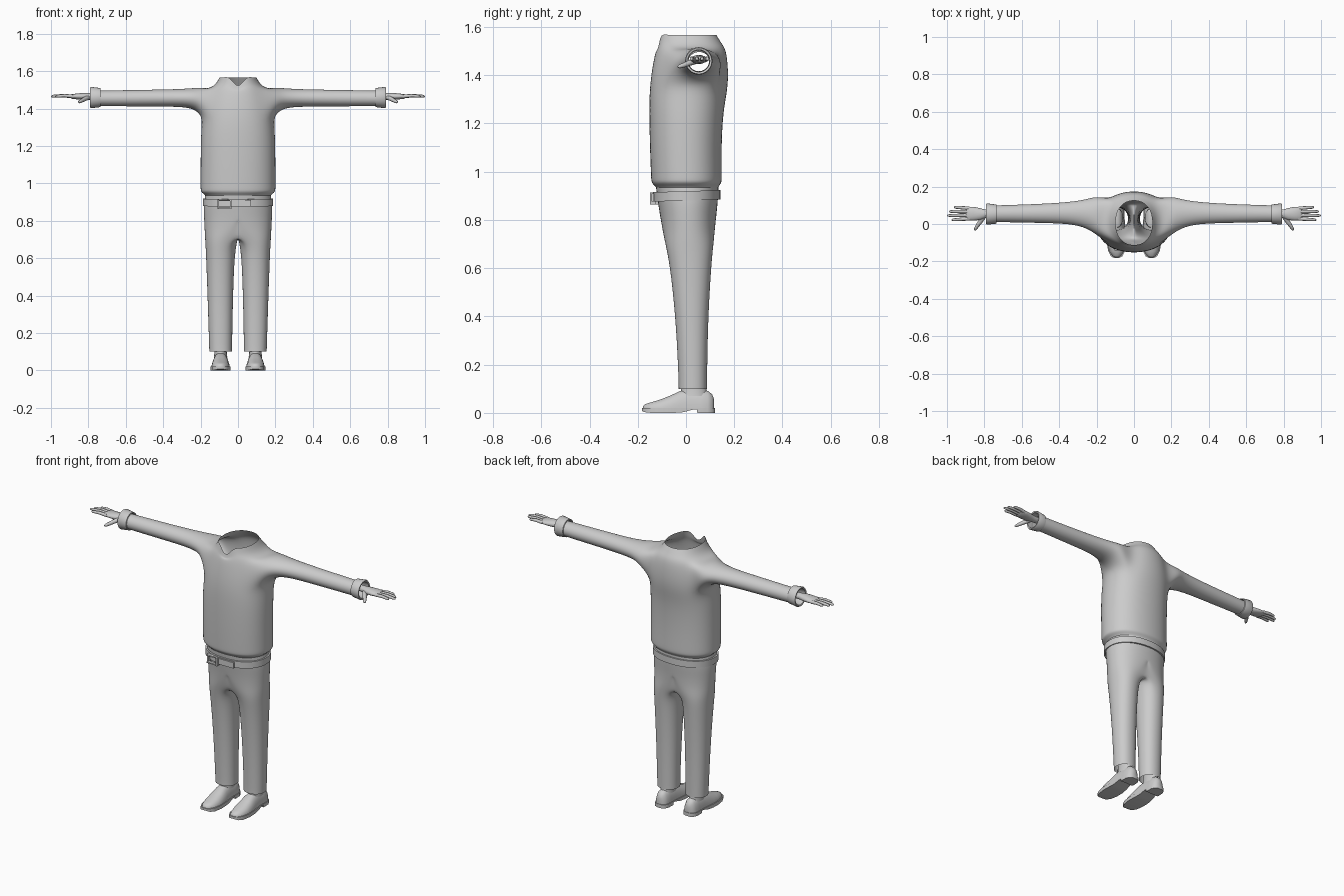
import bpy, bmesh
from math import sin, cos, pi, atan2, radians
from mathutils import Vector

if "Cube" in bpy.data.objects:
    bpy.data.objects.remove(bpy.data.objects["Cube"])


def spow(v, p):
    return (1 if v >= 0 else -1) * abs(v) ** p


def fit(n):
    # counteracts the shrinking caused by subdivision
    return 3 / (2 + cos(2 * pi / n))


def ring(z, rx, y0, y1, n=16, cx=0, p=1.0, k=1.0):
    yc, ry = (y0 + y1) / 2, (y1 - y0) / 2
    return [Vector((cx + k * rx * spow(cos(2 * pi * i / n), p),
                    yc + k * ry * spow(sin(2 * pi * i / n), p), z)) for i in range(n)]


def loft(bm, rings, caps=False, loop=False):
    rows = [[bm.verts.new(p) for p in r] for r in rings]
    n = len(rows[0])
    pairs = list(zip(rows, rows[1:])) + ([(rows[-1], rows[0])] if loop else [])
    for a, b in pairs:
        for i in range(n):
            j = (i + 1) % n
            bm.faces.new((a[i], a[j], b[j], b[i]))
    if caps:
        bm.faces.new(rows[0][::-1])
        bm.faces.new(rows[-1])
    return rows


def tube(bm, path, n=8):
    # rounded finger-like tube through (point, radius) stations
    pts = [Vector(p) for p, r in path]
    rings = []
    for i, (p, r) in enumerate(path):
        d = pts[min(i + 1, len(pts) - 1)] - pts[max(i - 1, 0)]
        q = d.to_track_quat('Z', 'Y')
        rings.append([pts[i] + q @ Vector((r * cos(2 * pi * k / n), r * sin(2 * pi * k / n), 0))
                      for k in range(n)])
    loft(bm, rings, caps=True)


def finish(bm, name, levels=0, mirror=False, merge=False, angle=40):
    bmesh.ops.recalc_face_normals(bm, faces=bm.faces)
    me = bpy.data.meshes.new(name)
    bm.to_mesh(me)
    bm.free()
    me.shade_smooth()
    if not levels:
        me.set_sharp_from_angle(angle=radians(angle))
    ob = bpy.data.objects.new(name, me)
    bpy.context.collection.objects.link(ob)
    if mirror:
        m = ob.modifiers.new("mirror", 'MIRROR')
        m.use_mirror_merge = merge
        m.merge_threshold = 0.0005
    if levels:
        s = ob.modifiers.new("smooth", 'SUBSURF')
        s.levels = s.render_levels = levels
    return ob


# shirt: lofted body, side openings extended into sleeves
bm = bmesh.new()
body = [(.932, .172, -.122, .132), (.942, .180, -.130, .137), (.955, .199, -.143, .147),
        (.975, .199, -.144, .148), (1.10, .199, -.149, .146), (1.25, .198, -.152, .153),
        (1.34, .190, -.150, .172), (1.42, .178, -.141, .175), (1.505, .155, -.125, .166),
        (1.53, .118, -.119, .148), (1.567, .098, -.112, .125)]
rows = loft(bm, [ring(*r, p=.9, k=fit(16)) for r in body])
rows[-1][12].co.z = 1.50     # open collar notch
rows[-2][12].co.z = 1.48
for i in (11, 13):
    rows[-1][i].co.z += .004
sleeve = [(.205, -.055, .148, 1.375, 1.513), (.25, -.022, .132, 1.405, 1.508),
          (.34, .002, .117, 1.411, 1.503), (.50, .006, .107, 1.412, 1.500),
          (.68, .010, .101, 1.413, 1.497), (.755, .010, .099, 1.414, 1.496)]
n = 12
for s in (1, -1):
    mid = 0 if s > 0 else 8
    cols = [(mid + d) % 16 for d in range(-2, 3)]
    edge = [rows[6][c] for c in cols] + [rows[7][cols[4]]] + \
           [rows[8][c] for c in cols] + [rows[7][cols[0]]]
    inner = [rows[7][c] for c in cols[1:4]]
    dead = {f for v in inner for f in v.link_faces}
    bmesh.ops.delete(bm, geom=list(dead), context='FACES_ONLY')
    bmesh.ops.delete(bm, geom=inner, context='VERTS')
    ang = lambda v: atan2(v.co.z - 1.43, v.co.y - .03)
    prev = sorted(edge, key=ang)
    off = sum(ang(v) - i * 2 * pi / n for i, v in enumerate(prev)) / n
    for x, y0, y1, z0, z1 in sleeve:
        new = []
        for i in range(n):
            a = off + i * 2 * pi / n
            new.append(bm.verts.new((s * x, (y0 + y1) / 2 + fit(n) * (y1 - y0) / 2 * cos(a),
                                     (z0 + z1) / 2 + fit(n) * (z1 - z0) / 2 * sin(a))))
        for i in range(n):
            j = (i + 1) % n
            bm.faces.new((prev[i], prev[j], new[j], new[i]))
        prev = new
finish(bm, "shirt", levels=2)

# sleeve cuffs: hollow flared bands
bm = bmesh.new()
prof = [(.734, .047), (.736, .051), (.785, .057), (.790, .054), (.788, .046), (.740, .043)]
loft(bm, [[Vector((x, .053 + r * cos(2 * pi * i / 24), 1.459 + r * sin(2 * pi * i / 24)))
           for i in range(24)] for x, r in prof], loop=True)
finish(bm, "cuff", mirror=True)

# hands: flattened palm, four fingers and a thumb
bm = bmesh.new()
palm = [(.755, .056, .020, .017), (.795, .055, .022, .018), (.825, .053, .032, .019),
        (.86, .055, .037, .016), (.89, .056, .036, .012), (.90, .056, .030, .006)]
loft(bm, [[Vector((x, y + ry * cos(2 * pi * i / 16), 1.465 + rz * sin(2 * pi * i / 16)))
           for i in range(16)] for x, y, ry, rz in palm], caps=True)
for y, tip, ty in ((.028, .975, .022), (.047, 1.0, .045), (.066, .99, .067), (.084, .962, .090)):
    at = lambda t: (.88 + (tip - .88) * t, y + (ty - y) * t, 1.465 + .004 * sin(pi * t))
    tube(bm, [(at(0), .0095), (at(.5), .009), (at(.88), .0075), (at(.97), .005), (at(1), .0015)])
tube(bm, [((.80, .045, 1.46), .013), ((.822, .012, 1.45), .012), ((.838, -.010, 1.441), .010),
          ((.848, -.027, 1.436), .008), ((.852, -.034, 1.434), .003)])
finish(bm, "hand", mirror=True, angle=60)

# trousers: each leg ring blends into half of the hip oval
bm = bmesh.new()
legs = [(.10, .032, .153, -.030, .087, 0), (.13, .032, .154, -.030, .087, 0),
        (.36, .028, .161, -.040, .090, 0), (.58, .021, .169, -.062, .102, 0),
        (.67, .010, .173, -.078, .110, 0), (.715, 0, .176, -.088, .115, .25),
        (.76, 0, .178, -.097, .119, .7), (.82, 0, .181, -.107, .125, 1),
        (.88, 0, .183, -.117, .132, 1), (.935, 0, .175, -.124, .134, 1)]
rings = []
for z, x0, x1, y0, y1, b in legs:
    r = ring(z, (x1 - x0) / 2, y0, y1, cx=(x0 + x1) / 2, k=fit(16), p=.92)
    for i, v in enumerate(r):
        c = cos(2 * pi * i / 16)
        if b:
            v.x = 0 if c < -.01 else (1 - b) * v.x + b * x1 * fit(16) * max(0, c) ** .9
            v.x = 0 if v.x < .001 else v.x
    rings.append(r)
loft(bm, rings)
mid = [f for f in bm.faces if all(abs(v.co.x) < 1e-5 for v in f.verts)]
bmesh.ops.delete(bm, geom=mid, context='FACES')
finish(bm, "trousers", levels=2, mirror=True, merge=True)

# belt: thick oval band, slightly lower at the front
bm = bmesh.new()
rs = [ring(z, .187 - d, -.136 + d, .142 - d, n=40, p=.92)
      for z, d in ((.880, 0), (.919, 0), (.919, .009), (.880, .009))]
for r in rs:
    for v in r:
        v.z += .03 * v.y
loft(bm, rs, loop=True)
finish(bm, "belt")


# belt fastening: strap end and buckle frame
def block(name, loc, size):
    b = bmesh.new()
    bmesh.ops.create_cube(b, size=1)
    for v in b.verts:
        v.co = Vector(loc) + Vector([v.co[i] * size[i] for i in range(3)])
    return finish(b, name)


strap = block("belt_strap_end", (.02, -.137, .893), (.10, .010, .034))
for x in (-.105, -.038):
    block("buckle_side", (x, -.137 if x > -.1 else -.122, .888), (.008, .024, .05))
for z in (.867, .909):
    block("buckle_bar", (-.0715, -.134, z), (.067, .018, .007))

# shoes: arched upper lofted heel to toe
bm = bmesh.new()
cx, m = .093, 14
upper = [(-.178, .010, .028), (-.170, .025, .036), (-.145, .040, .044), (-.105, .049, .056),
         (-.065, .049, .072), (-.025, .045, .091), (.015, .041, .098), (.06, .040, .096),
         (.09, .038, .092), (.108, .030, .078), (.117, .014, .055)]
loft(bm, [[Vector((cx + w * spow(cos(pi * i / (m - 1)), .8), y,
                   .014 + (t - .014) * sin(pi * i / (m - 1)))) for i in range(m)]
          for y, w, t in upper], caps=True)
finish(bm, "shoe_upper", mirror=True, angle=60)

# shoe soles: outline with raised arch and heel
bm = bmesh.new()
sole = [(-.182, .014, .008), (-.172, .031, .003), (-.145, .045, 0), (-.10, .053, 0),
        (-.05, .052, 0), (-.01, .047, .003), (.03, .043, .014), (.045, .043, .014), (.047, .043, 0),
        (.09, .042, 0), (.110, .033, 0), (.120, .016, 0)]
loft(bm, [[Vector((cx + w, y, z)), Vector((cx + w, y, .021)),
           Vector((cx - w, y, .021)), Vector((cx - w, y, z))] for y, w, z in sole], caps=True)
finish(bm, "shoe_sole", mirror=True)

# socks: short open ankle tubes
bm = bmesh.new()
loft(bm, [ring(z, r, -.018 - e, .084 + e, n=20, cx=cx)
          for z, r, e in ((.07, .036, .008), (.092, .033, .002), (.14, .032, 0))])
finish(bm, "sock", mirror=True)
